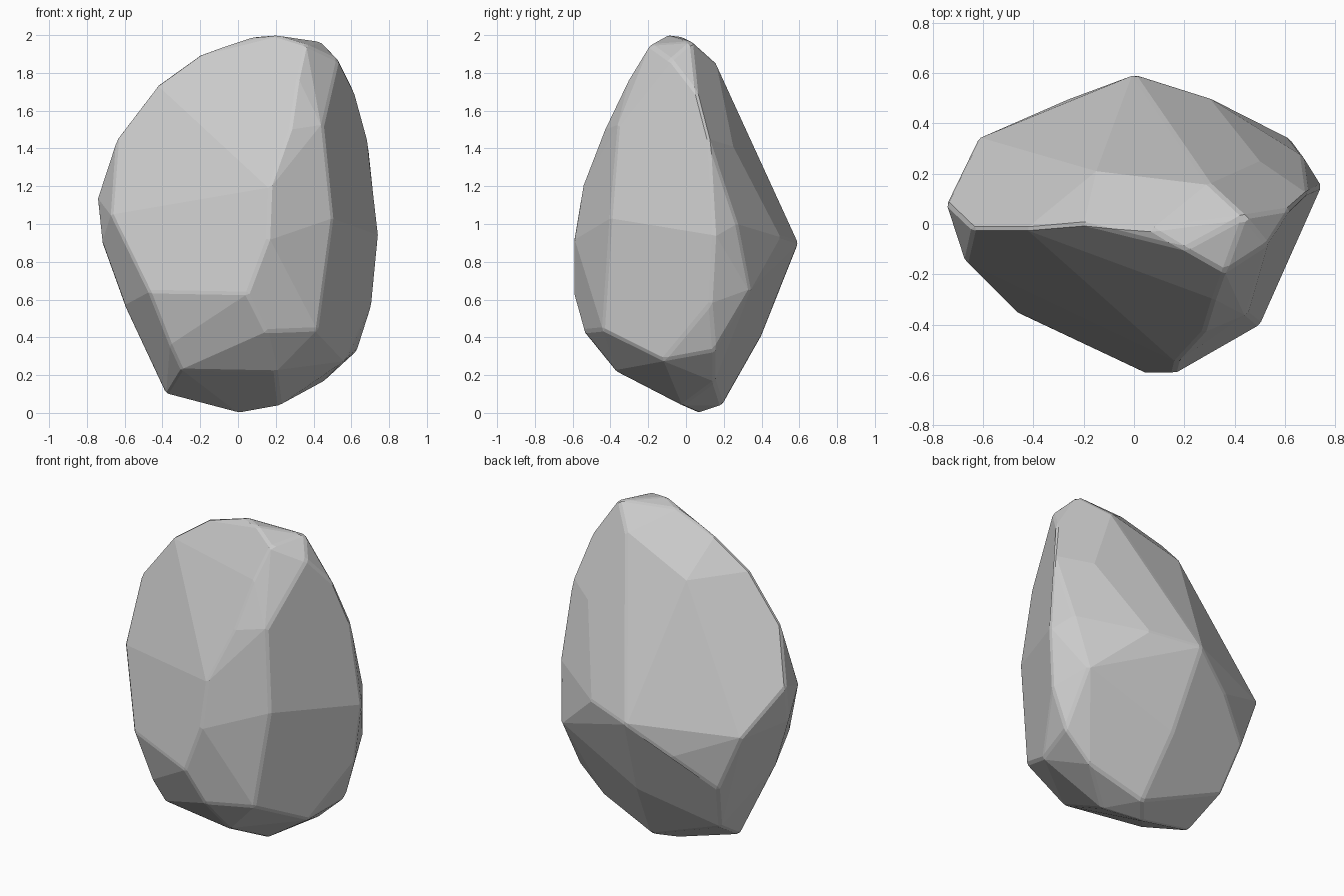
import bpy, bmesh, math

# Corner points of the boulder, grouped by region; the hull forms its facets
crown = [(0.2, -0.1, 2), (0.07, -0.02, 1.99), (0.44, 0.03, 1.965),
         (0.36, -0.19, 1.95), (0.53, -0.08, 1.87), (-0.2, 0.0, 1.9),
         (0.3, 0.16, 1.85), (-0.43, -0.02, 1.735)]
upper = [(0.28, -0.43, 1.5), (0.45, -0.36, 1.52), (0.32, -0.3, 1.77),
         (0.62, 0.06, 1.69), (0.69, 0.12, 1.45), (0.5, 0.25, 1.41),
         (0.16, 0.325, 1.53), (-0.15, 0.21, 1.69), (-0.64, -0.02, 1.46)]
middle = [(0.05, -0.595, 0.63), (0.16, -0.595, 0.92), (0.17, -0.55, 1.19),
          (0.5, -0.4, 1.03), (0.745, 0.15, 0.94), (0.67, 0.27, 1.0),
          (0.0, 0.595, 0.9), (0.3, 0.5, 0.93), (0.12, 0.465, 1.2),
          (-0.62, 0.34, 0.88), (-0.745, 0.08, 1.14), (-0.67, -0.15, 1.05),
          (-0.72, 0.02, 0.9)]
lower = [(-0.47, -0.35, 0.64), (-0.36, -0.33, 0.36), (-0.6, -0.02, 0.57),
         (0.15, -0.54, 0.43), (0.42, -0.44, 0.44), (0.71, 0.13, 0.58),
         (0.62, 0.34, 0.65), (0.63, 0.15, 0.33), (-0.25, 0.5, 0.73),
         (-0.48, 0.37, 0.54), (0.05, 0.4, 0.41)]
base = [(0.2, -0.37, 0.22), (-0.3, -0.29, 0.23), (0.57, -0.12, 0.28), (0.45, 0.15, 0.165),
        (0.1, 0.19, 0.04), (0, 0.07, 0), (-0.38, 0.02, 0.1),
        (-0.42, 0.26, 0.25), (0.22, -0.02, 0.04)]

bm = bmesh.new()
for p in crown + upper + middle + lower + base:
    bm.verts.new(p)
hull = bmesh.ops.convex_hull(bm, input=bm.verts)
junk = set(hull["geom_interior"]) | set(hull["geom_unused"])
bmesh.ops.delete(bm, geom=[g for g in junk if isinstance(g, bmesh.types.BMVert)], context='VERTS')

# Merge nearly coplanar triangles into broad flat facets
bmesh.ops.dissolve_limit(bm, angle_limit=math.radians(5), verts=bm.verts, edges=bm.edges)
bmesh.ops.recalc_face_normals(bm, faces=bm.faces)

mesh = bpy.data.meshes.new("boulder")
bm.to_mesh(mesh)
bm.free()
boulder = bpy.data.objects.new("boulder", mesh)
bpy.context.collection.objects.link(boulder)

# Softly worn edges
bevel = boulder.modifiers.new("worn_edges", 'BEVEL')
bevel.width = 0.012
bevel.segments = 1
bevel.limit_method = 'ANGLE'
bevel.angle_limit = math.radians(20)
